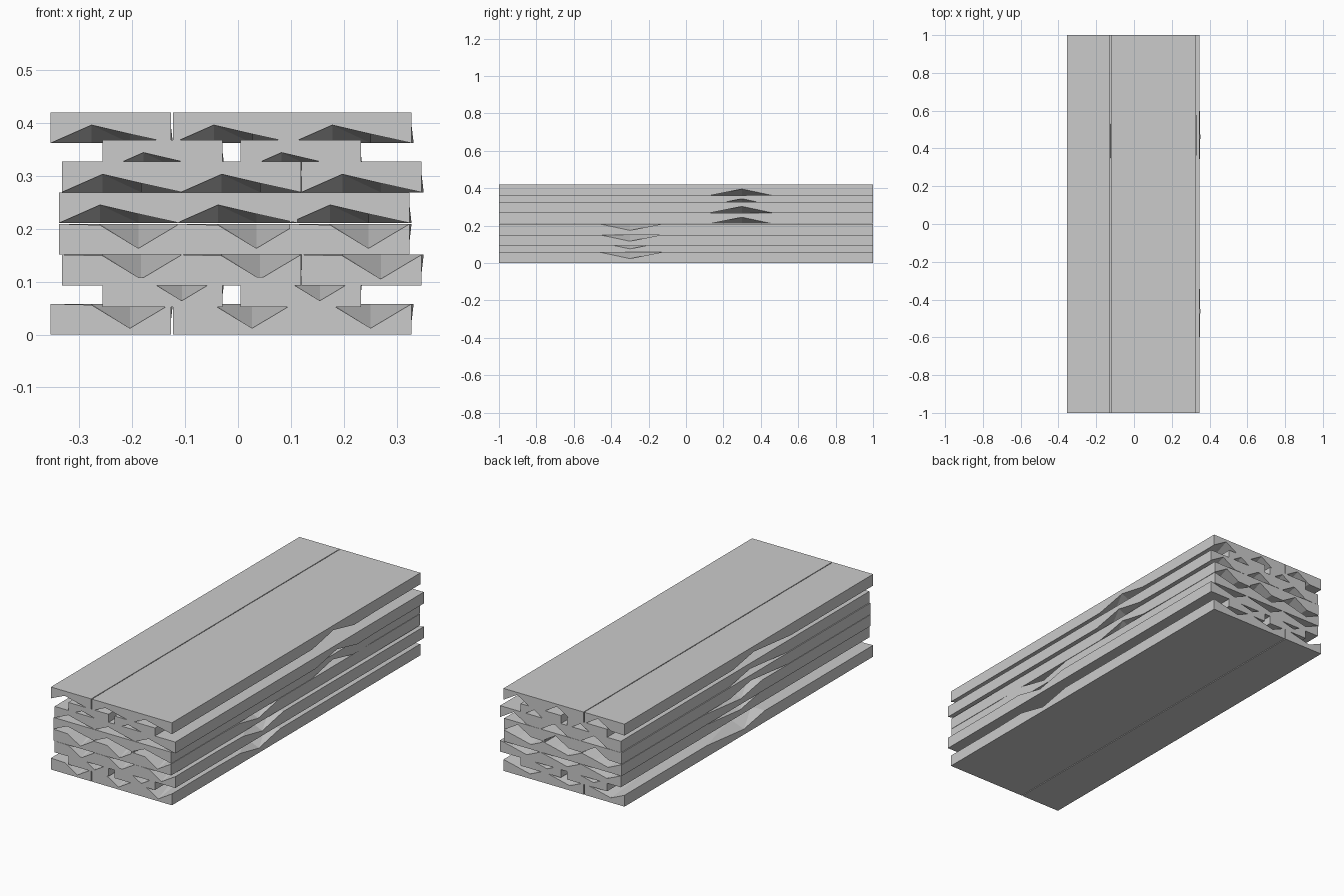
import bpy, bmesh, math

if "Cube" in bpy.data.objects:
    bpy.data.objects.remove(bpy.data.objects["Cube"])

W, T, H = 0.227, 0.058, 0.42   # plank width, plank thickness, stack height

# chipped underside: fractions across, stations along, raised points (column, row): height
XS = [0, 0.34, 0.66, 1]
YS = [-1, -0.6, -0.34, -0.04, 0.13, 0.3, 0.46, 0.65, 1]
CHIPS = {(1, 0): 0.034, (2, 0): 0.017, (2, 8): 0.046, (1, 8): 0.002,
         (0, 3): 0.03, (3, 5): 0.034}


def plank_mesh():
    bm = bmesh.new()
    nx, ny = len(XS), len(YS)
    low = []
    for i, fx in enumerate(XS):
        col = []
        for j, y in enumerate(YS):
            bulge = 0.004 if (i, j) == (3, 6) else 0
            col.append(bm.verts.new((fx * W + bulge, y, CHIPS.get((i, j), 0))))
        low.append(col)
    # underside in flat triangles
    for i in range(nx - 1):
        for j in range(ny - 1):
            a, b, c, d = low[i][j], low[i + 1][j], low[i + 1][j + 1], low[i][j + 1]
            bm.faces.new((a, c, b))
            bm.faces.new((a, d, c))
    # flat top, ends and long sides
    t = [bm.verts.new(p) for p in ((0, -1, T), (W, -1, T), (W, 1, T), (0, 1, T))]
    bm.faces.new(t)
    front, back = [c[0] for c in low], [c[-1] for c in low]
    bm.faces.new(front + [t[1], t[0]])
    bm.faces.new(back[::-1] + [t[3], t[2]])
    bm.faces.new(low[-1] + [t[2], t[1]])
    bm.faces.new(low[0][::-1] + [t[0], t[3]])
    bmesh.ops.recalc_face_normals(bm, faces=bm.faces)
    me = bpy.data.meshes.new("plank")
    bm.to_mesh(me)
    bm.free()
    return me


# layers of the upper half: base height and left edge of each plank
LAYERS = [
    (0.362, (-0.354, -0.123, 0.101)),
    (0.310, (-0.256, 0.005)),
    (0.269, (-0.333, -0.108, 0.120)),
    (0.211, (-0.338, -0.115, 0.097)),
]

mesh = plank_mesh()
for half in ("upper", "lower"):
    for n, (z, lefts) in enumerate(LAYERS):
        for k, x in enumerate(lefts):
            ob = bpy.data.objects.new(f"{half}_plank_{n + 1}_{k + 1}", mesh)
            bpy.context.collection.objects.link(ob)
            # the lower half is the upper half turned over about the x axis
            if half == "upper":
                ob.location = (x, 0, z)
            else:
                ob.location = (x, 0, H - z)
                ob.rotation_euler = (math.pi, 0, 0)
